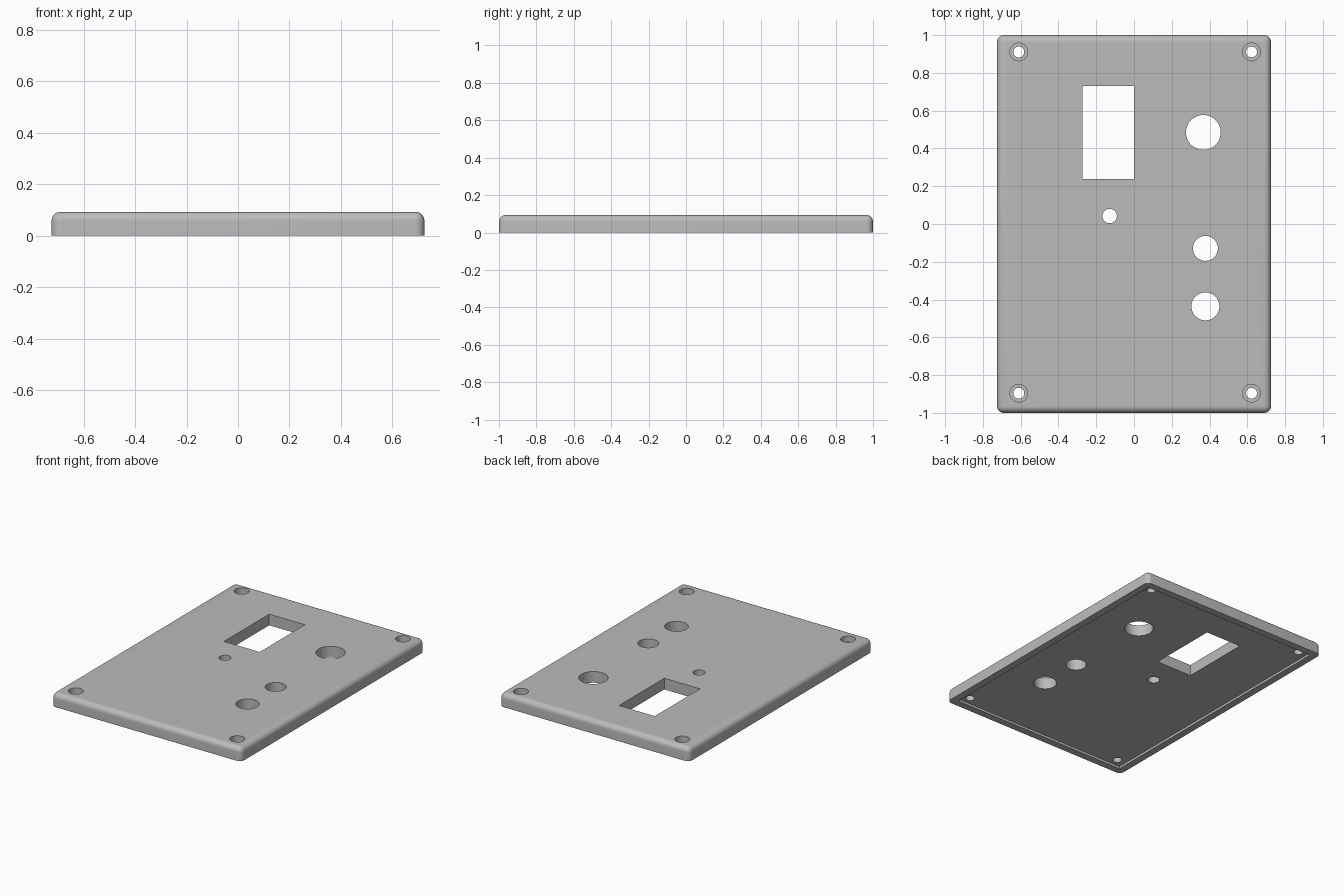
import bpy, bmesh, math

old = bpy.data.objects.get("Cube")
if old:
    bpy.data.objects.remove(old, do_unlink=True)

W, L, H = 1.45, 2.0, 0.093        # panel width, length, thickness
RADIUS = 0.035                    # rounded edges
RIM, RECESS = 0.05, 0.016         # underside rim width and recess depth

grey = bpy.data.materials.new("panel grey")
grey.use_nodes = True
colour = (0.5, 0.5, 0.5, 1)
grey.diffuse_color = colour
grey.node_tree.nodes["Principled BSDF"].inputs["Base Color"].default_value = colour


def finish(name, bm):
    mesh = bpy.data.meshes.new(name)
    bm.to_mesh(mesh)
    bm.free()
    mesh.materials.append(grey)
    obj = bpy.data.objects.new(name, mesh)
    bpy.context.collection.objects.link(obj)
    return obj


def box_mesh(x0, x1, y0, y1, z0, z1):
    bm = bmesh.new()
    bmesh.ops.create_cube(bm, size=1)
    bmesh.ops.scale(bm, vec=(x1 - x0, y1 - y0, z1 - z0), verts=bm.verts)
    bmesh.ops.translate(bm, vec=((x0 + x1) / 2, (y0 + y1) / 2, (z0 + z1) / 2), verts=bm.verts)
    return bm


def drill(name, x, y, radius, z0=-0.1, z1=0.2):
    bm = bmesh.new()
    bmesh.ops.create_cone(bm, cap_ends=True, segments=48, radius1=radius,
                          radius2=radius, depth=z1 - z0)
    bmesh.ops.translate(bm, vec=(x, y, (z0 + z1) / 2), verts=bm.verts)
    return finish(name, bm)


# Panel with rounded corners and top edges, flat underside
bm = box_mesh(-W / 2, W / 2, -L / 2, L / 2, 0, H)
edges = [e for e in bm.edges if any(v.co.z > 0.01 for v in e.verts)]
bmesh.ops.bevel(bm, geom=edges, offset=RADIUS, segments=8, profile=0.5, affect='EDGES')
panel = finish("face_panel", bm)

# Underside recess and display window
cutters = [
    finish("recess_cutter", box_mesh(-W / 2 + RIM, W / 2 - RIM,
                                     -L / 2 + RIM, L / 2 - RIM, -0.1, RECESS)),
    finish("window_cutter", box_mesh(-0.273, 0, 0.237, 0.73, -0.1, 0.2)),
]

# Control holes: x, y, radius
for x, y, r in [(0.367, 0.485, 0.092), (-0.129, 0.042, 0.038),
                (0.378, -0.129, 0.066), (0.378, -0.436, 0.074)]:
    cutters.append(drill("control_hole_cutter", x, y, r))

# Counterbored screw holes in the four corners
for x in (-0.61, 0.622):
    for y in (-0.896, 0.911):
        cutters.append(drill("screw_hole_cutter", x, y, 0.029))
        cutters.append(drill("counterbore_cutter", x, y, 0.047, z0=0.05))

for cutter in cutters:
    mod = panel.modifiers.new(cutter.name, 'BOOLEAN')
    mod.operation = 'DIFFERENCE'
    mod.solver = 'EXACT'
    mod.object = cutter

# Apply the cuts, then remove the cutters
bpy.context.view_layer.objects.active = panel
panel.select_set(True)
for mod in list(panel.modifiers):
    bpy.ops.object.modifier_apply(modifier=mod.name)
for cutter in cutters:
    bpy.data.objects.remove(cutter, do_unlink=True)

bpy.ops.object.shade_smooth_by_angle(angle=math.radians(30))
